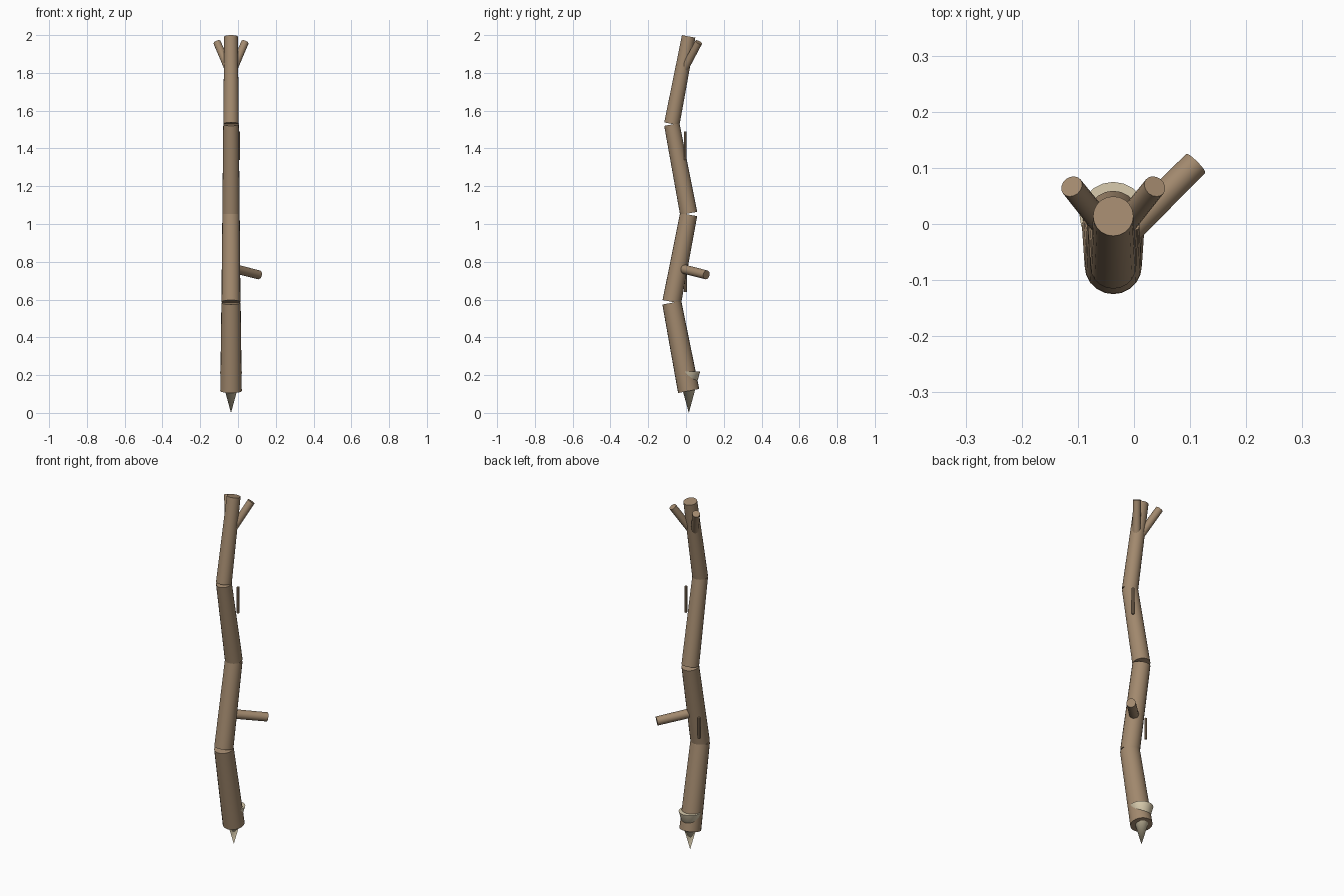
import bpy
from mathutils import Vector

if "Cube" in bpy.data.objects:
    bpy.data.objects.remove(bpy.data.objects["Cube"], do_unlink=True)


def make_material(name, colour):
    mat = bpy.data.materials.new(name)
    mat.use_nodes = True
    mat.diffuse_color = (*colour, 1)
    mat.node_tree.nodes["Principled BSDF"].inputs["Base Color"].default_value = (*colour, 1)
    return mat


bark = make_material("brown bark", (0.36, 0.25, 0.155))
bare_wood = make_material("pale bare wood", (0.69, 0.60, 0.42))


def rod(name, start, end, r_start, r_end, mat=bark, sides=16):
    """Tapered round rod between two points."""
    start, end = Vector(start), Vector(end)
    axis = end - start
    bpy.ops.mesh.primitive_cone_add(vertices=sides, radius1=r_start, radius2=r_end,
                                    depth=axis.length, location=(start + end) / 2)
    obj = bpy.context.object
    obj.name = name
    obj.rotation_euler = axis.to_track_quat("Z", "Y").to_euler()
    obj.data.materials.append(mat)
    bpy.ops.object.shade_smooth_by_angle(angle=0.6)
    return obj


CX = -0.037            # shaft centre line
FRONT, BACK = -0.075, 0.014

# Four zigzag shaft segments: bottom height, top height, bottom and top radius
segments = [
    ("lower_shaft", 0.116, 0.583, 0.057, 0.051),
    ("lower_middle_shaft", 0.588, 1.050, 0.050, 0.046),
    ("upper_middle_shaft", 1.056, 1.527, 0.046, 0.041),
    ("upper_shaft", 1.530, 1.993, 0.041, 0.036),
]
for i, (name, z0, z1, r0, r1) in enumerate(segments):
    y0, y1 = (BACK, FRONT) if i % 2 == 0 else (FRONT, BACK)
    rod(name, (CX, y0, z0), (CX, y1, z1), r0, r1, sides=20)

# Sharpened point, its rim showing behind the lower shaft
rod("pointed_tip", (CX, 0.015, 0), (CX, 0.015, 0.22), 0, 0.06, bare_wood, 20)

# Side branch stub
rod("side_branch", (CX, -0.039, 0.768), (0.110, 0.108, 0.731), 0.025, 0.024)

# Mirrored pair of top twigs
for side, label in ((1, "left"), (-1, "right")):
    rod(label + "_top_twig", (CX, -0.025, 1.79), (CX + side * 0.074, 0.067, 1.962), 0.021, 0.020)

# Thin upright slivers beside the shaft
rod("upper_sliver", (0.003, -0.004, 1.34), (0.003, -0.004, 1.49), 0.007, 0.007, sides=8)
rod("lower_sliver", (-0.080, -0.003, 0.64), (-0.080, -0.003, 0.76), 0.007, 0.007, sides=8)
